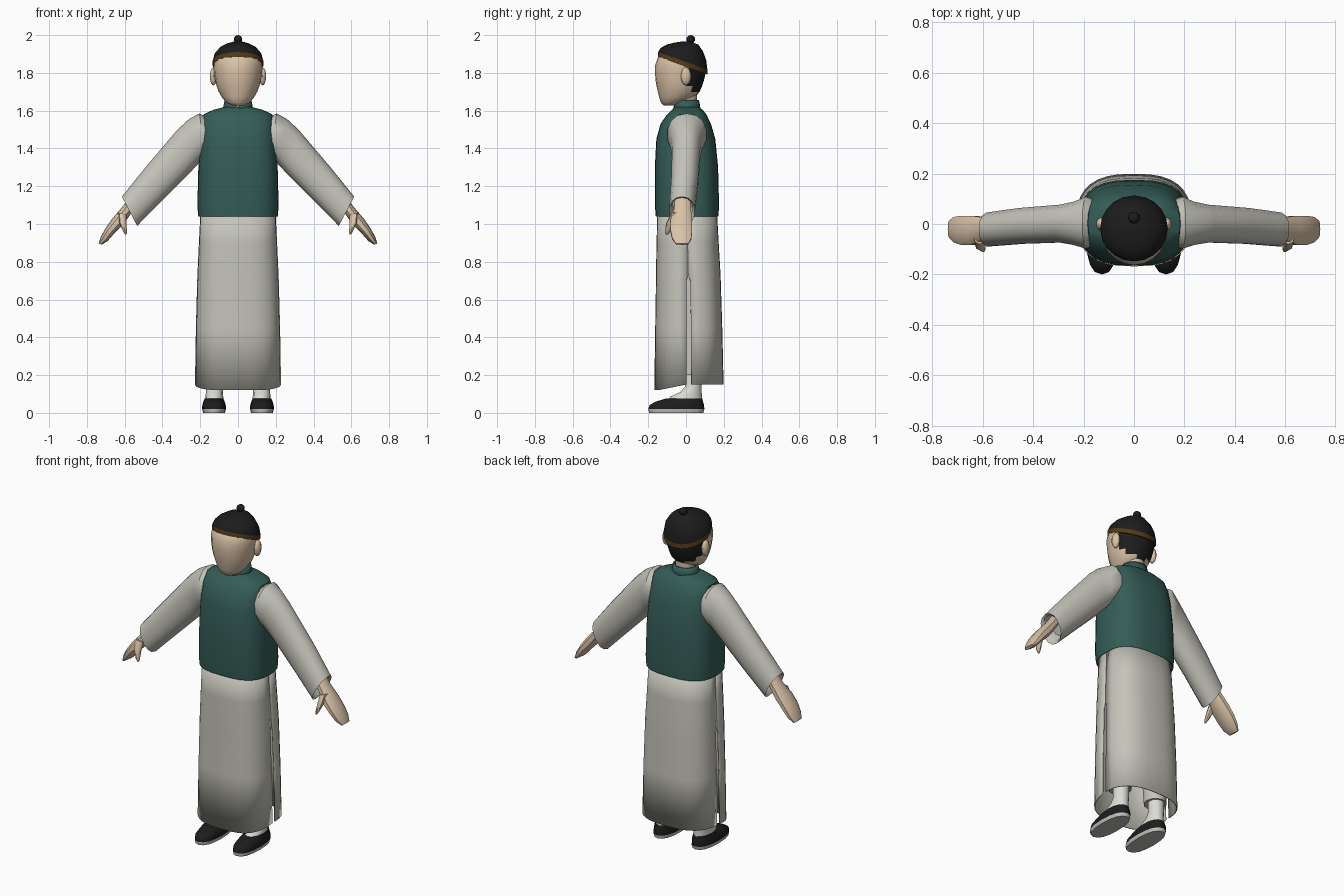
import bpy, bmesh, math
from mathutils import Vector

if "Cube" in bpy.data.objects:
    bpy.data.objects.remove(bpy.data.objects["Cube"])


def material(name, rgb):
    m = bpy.data.materials.new(name)
    m.diffuse_color = (*rgb, 1)
    m.use_nodes = True
    m.node_tree.nodes["Principled BSDF"].inputs["Base Color"].default_value = m.diffuse_color
    return m


GREY = material("robe grey", (0.56, 0.55, 0.49))
TEAL = material("vest teal", (0.035, 0.108, 0.095))
SKIN = material("skin", (0.70, 0.54, 0.39))
BLACK = material("black cloth", (0.012, 0.012, 0.012))
BROWN = material("band brown", (0.085, 0.045, 0.009))
WHITE = material("sock white", (0.72, 0.72, 0.68))
SOLE = material("sole grey", (0.50, 0.50, 0.47))


def H(z, hx, y0, y1, cx=0, tilt=0):
    """Horizontal ring: centre and two half axes."""
    return Vector((cx, (y0 + y1) / 2, z)), Vector((hx, 0, 0)), Vector((0, (y1 - y0) / 2, tilt))


def S(top, bot, y0, y1):
    """Limb ring spanning a top and bottom (x, z) point."""
    t, b = Vector((top[0], 0, top[1])), Vector((bot[0], 0, bot[1]))
    return (t + b) / 2 + Vector((0, (y0 + y1) / 2, 0)), (t - b) / 2, Vector((0, (y1 - y0) / 2, 0))


def spow(v, p):
    return math.copysign(abs(v) ** p, v)


def finish(name, bm, mats, rule=None, mirror=False, thick=0, angle=45):
    bmesh.ops.recalc_face_normals(bm, faces=bm.faces)
    for f in bm.faces:
        f.material_index = rule(f.calc_center_median()) if rule else 0
    me = bpy.data.meshes.new(name)
    bm.to_mesh(me)
    bm.free()
    ob = bpy.data.objects.new(name, me)
    bpy.context.collection.objects.link(ob)
    for m in mats:
        me.materials.append(m)
    bpy.ops.object.select_all(action='DESELECT')
    ob.select_set(True)
    bpy.context.view_layer.objects.active = ob
    bpy.ops.object.shade_smooth_by_angle(angle=math.radians(angle))
    if thick:
        s = ob.modifiers.new("thickness", 'SOLIDIFY')
        s.thickness = thick
        s.offset = 0
    if mirror:
        ob.modifiers.new("mirror", 'MIRROR')
    return ob


def tube(name, rings, mats, n=16, p=1.0, caps=(True, True), arcs=None, edit=None, **kw):
    """Loft through rings; arcs gives a start and end angle per ring for open panels."""
    bm = bmesh.new()
    rows = []
    for i, (c, u, v) in enumerate(rings):
        a0, a1 = arcs[i] if arcs else (0, 2 * math.pi)
        count = n + 1 if arcs else n
        row = []
        for k in range(count):
            a = a0 + (a1 - a0) * k / n
            co = c + u * spow(math.cos(a), p) + v * spow(math.sin(a), p)
            row.append(bm.verts.new(co))
        rows.append(row)
    for r0, r1 in zip(rows, rows[1:]):
        for k in range(n):
            j = k + 1 if arcs else (k + 1) % n
            bm.faces.new((r0[k], r0[j], r1[j], r1[k]))
    if not arcs:
        for cap, row in zip(caps, (rows[0], rows[-1])):
            if cap:
                bm.faces.new(row)
    if edit:
        edit(rows)
    return finish(name, bm, mats, **kw)


def ball(name, loc, size, mat, **kw):
    bm = bmesh.new()
    bmesh.ops.create_uvsphere(bm, u_segments=10, v_segments=8, radius=1)
    for v in bm.verts:
        v.co = Vector(loc) + Vector([a * b for a, b in zip(v.co, size)])
    return finish(name, bm, [mat], **kw)


# Head, with hair on the back faces, plus neck and ears
tube("head", [H(1.628, .03, -.118, -.06), H(1.642, .062, -.132, -.01), H(1.67, .085, -.142, .045),
              H(1.70, .102, -.149, .072), H(1.73, .113, -.156, .085), H(1.76, .12, -.161, .095),
              H(1.80, .127, -.164, .104), H(1.84, .13, -.163, .107), H(1.88, .126, -.15, .10),
              H(1.92, .10, -.11, .08)],
     [SKIN, BLACK], n=20, rule=lambda c: int(c.y > .012 + max(0, 1.76 - c.z) * .5 and c.z > 1.68))
tube("neck", [H(1.57, .055, -.045, .055), H(1.72, .055, -.045, .06)], [SKIN], n=12)
ball("ear", (.13, .0, 1.782), (.02, .027, .048), SKIN, mirror=True)

# Round cap, tilted back, with a brown band and a button on top
tube("cap", [H(1.838, .134, -.148, .113, tilt=-.047), H(1.864, .134, -.148, .113, tilt=-.046),
             H(1.90, .124, -.134, .107, tilt=-.032), H(1.932, .098, -.102, .09, tilt=-.018),
             H(1.954, .062, -.062, .067, tilt=-.006), H(1.966, .022, -.02, .03)],
     [BLACK, BROWN], n=20, rule=lambda c: int(c.z + .36 * (c.y + .018) < 1.856))
ball("cap_button", (0, .025, 1.978), (.023, .023, .022), BLACK)

# Vest and stand collar with a notch at the front
tube("vest", [H(1.055, .19, -.145, .155), H(1.04, .211, -.16, .172), H(1.10, .215, -.165, .175),
              H(1.30, .210, -.165, .170), H(1.45, .200, -.157, .155), H(1.53, .193, -.135, .132),
              H(1.58, .183, -.10, .108), H(1.605, .13, -.075, .088), H(1.62, .07, -.058, .065)],
     [TEAL], n=28, p=.72)


def notch(rows):
    for row in rows[1:]:
        for v in row:
            if v.co.y < 0 and abs(v.co.x) < .012:
                v.co.z -= .045


tube("collar", [H(1.595, .078, -.068, .075), H(1.655, .066, -.055, .064)], [TEAL], n=16,
     caps=(False, False), edit=notch, thick=.01)

# Long robe: front and back panels that part at side slits below z = 0.73
LEVELS = [(1.08, .195, -.148, .160, 0), (.90, .204, -.153, .170, 0), (.73, .212, -.156, .180, 0),
          (.70, .213, -.156, .181, .025), (.45, .220, -.160, .189, .03), (.15, .225, -.165, .196, .03)]


def hem(rows):
    for v in rows[-1]:
        if v.co.y < 0:
            v.co.z -= .03 * min(1, -v.co.y / .15)


for part, start in (("robe_front", math.pi), ("robe_back", 0)):
    tube(part, [H(*lv[:4]) for lv in LEVELS], [GREY], n=16, p=.76, thick=.006,
         arcs=[(start + lv[4], start + math.pi - lv[4]) for lv in LEVELS],
         edit=hem if part == "robe_front" else None)

# Sleeves, open at the cuff
tube("sleeve", [S((.15, 1.56), (.13, 1.38), -.08, .09), S((.205, 1.585), (.17, 1.36), -.10, .11),
                S((.26, 1.555), (.205, 1.325), -.085, .09), S((.32, 1.50), (.26, 1.265), -.075, .078),
                S((.49, 1.30), (.40, 1.125), -.08, .065), S((.615, 1.145), (.534, .99), -.09, .047),
                S((.60, 1.14), (.53, 1.01), -.08, .037), S((.56, 1.18), (.49, 1.06), -.075, .035)],
     [GREY], n=14, p=.9, mirror=True)

# Hands: mitten palm and thumb
tube("hand", [S((.56, 1.165), (.52, 1.125), -.06, .025), S((.613, 1.09), (.57, 1.05), -.065, .028),
              S((.665, 1.03), (.605, 1.0), -.085, .035), S((.70, .98), (.655, .95), -.085, .035),
              S((.725, .935), (.69, .91), -.075, .03), S((.738, .898), (.722, .89), -.055, .015)],
     [SKIN], n=10, p=.8, mirror=True)
tube("thumb", [S((.635, 1.06), (.59, 1.05), -.08, -.03), S((.63, 1.01), (.59, 1.0), -.105, -.06),
               S((.608, .96), (.588, .955), -.112, -.085), S((.598, .945), (.59, .943), -.108, -.095)],
     [SKIN], n=8, mirror=True)

# Trousers, socks and shoes
tube("trouser_leg", [H(.20, .062, -.035, .095, .125), H(.60, .07, -.06, .10, .115),
                     H(1.0, .08, -.09, .11, .095)], [GREY], n=12, mirror=True)
tube("sock", [H(.05, .048, -.10, .085, .125), H(.085, .047, -.085, .085, .125),
              H(.11, .045, -.03, .083, .125), H(.14, .044, -.005, .083, .125),
              H(.30, .050, -.01, .088, .125)], [WHITE], n=12, mirror=True)
tube("shoe", [H(0, .058, -.195, .092, .127), H(.02, .063, -.20, .097, .127),
              H(.042, .062, -.192, .096, .127), H(.06, .056, -.16, .09, .127),
              H(.076, .050, -.105, .086, .127)],
     [BLACK, SOLE], n=16, p=.85, rule=lambda c: int(c.z < .02), mirror=True)
